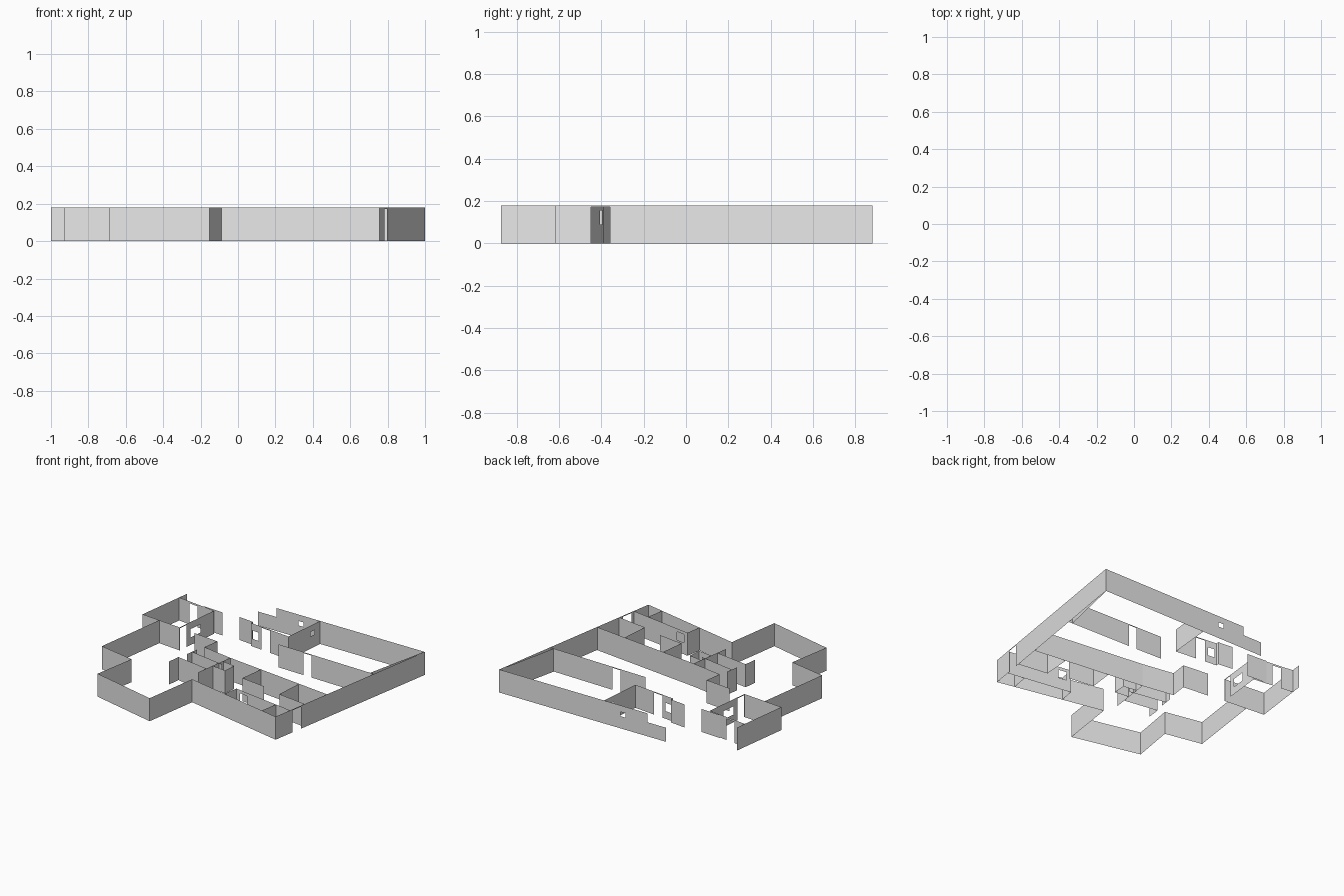
import bpy
import bmesh
from mathutils import Vector

cube = bpy.data.objects.get("Cube")
if cube:
    bpy.data.objects.remove(cube, do_unlink=True)

H = 0.18        # wall height
DOOR = 0.172    # door head, leaving a thin lintel

grey = bpy.data.materials.new("plain_grey")
grey.use_nodes = True
grey.diffuse_color = (0.8, 0.8, 0.8, 1)
grey.node_tree.nodes["Principled BSDF"].inputs["Base Color"].default_value = (0.8, 0.8, 0.8, 1)


def wall(name, points, openings=(), closed=False):
    """Thin sheet wall along a floor path.
    Each opening is (segment, start, end, bottom, top), start and end as fractions."""
    bm = bmesh.new()
    pts = [Vector((x, y, 0)) for x, y in points]
    if closed:
        pts.append(pts[0])

    def panel(a, b, t0, t1, z0, z1):
        if t1 - t0 < 1e-4 or z1 - z0 < 1e-4:
            return
        p, q = a.lerp(b, t0), a.lerp(b, t1)
        bm.faces.new([bm.verts.new((v.x, v.y, z))
                      for v, z in ((p, z0), (q, z0), (q, z1), (p, z1))])

    for i, (a, b) in enumerate(zip(pts, pts[1:])):
        t = 0.0
        for _, t0, t1, z0, z1 in sorted(o for o in openings if o[0] == i):
            panel(a, b, t, t0, 0, H)      # solid stretch before the opening
            panel(a, b, t0, t1, 0, z0)    # sill
            panel(a, b, t0, t1, z1, H)    # lintel
            t = t1
        panel(a, b, t, 1, 0, H)
    bmesh.ops.remove_doubles(bm, verts=bm.verts, dist=1e-5)
    mesh = bpy.data.meshes.new(name)
    bm.to_mesh(mesh)
    bm.free()
    mesh.materials.append(grey)
    obj = bpy.data.objects.new(name, mesh)
    bpy.context.collection.objects.link(obj)
    return obj


# Outer shell
wall("north_wall", [(-0.445, 0.88), (1.0, 0.88)],
     [(0, 0, 0.112, 0.11, H),             # low stretch at the west end
      (0, 0.243, 0.274, 0.095, 0.13)])    # small window
wall("east_wall", [(1.0, 0.88), (0.757, -0.617)], [(0, 0.828, 0.888, 0, DOOR)])
wall("south_west_shell", [(0.757, -0.617), (-0.088, -0.441), (-0.152, -0.875),
                          (-0.69, -0.749), (-0.633, -0.412), (-0.93, -0.353),
                          (-0.847, 0.237)])
wall("east_inner_lining", [(0.885, 0.374), (0.996, 0.88)])

# North-west room
wall("corner_room", [(-1.0, 0.25), (-0.66, 0.22), (-0.62, 0.59), (-0.95, 0.63)],
     [(1, 0.01, 0.2, 0, DOOR), (1, 0.32, 0.61, 0.06, 0.125),
      (2, 0.48, 0.7, 0, 0.165)], closed=True)
wall("corner_room_spur", [(-0.95, 0.63), (-0.94, 0.71)])
wall("corner_room_wing", [(-0.72, 0.61), (-0.553, 0.6)])

# Northern rooms
wall("north_room", [(-0.41, 0.607), (-0.286, 0.594), (-0.286, 0.572),
                    (0.061, 0.537), (0.094, 0.88)],
     [(2, 0.04, 0.2, 0.06, 0.125), (2, 0.28, 0.5, 0, DOOR),
      (3, 0.7, 0.82, 0.095, 0.13)])
wall("corridor_wall", [(0.077, 0.39), (0.91, 0.37)], [(0, 0.265, 0.35, 0, DOOR)])
wall("hall_wall", [(-0.52, 0.203), (-0.307, 0.182), (-0.326, 0.05),
                   (-0.072, 0.008), (0.837, -0.1)])

# Inner partitions
wall("spine_partition", [(-0.072, 0.008), (-0.12, -0.326)])
wall("west_stub", [(-0.345, -0.012), (-0.36, -0.118)])
wall("west_partition", [(-0.353, -0.064), (-0.056, -0.115)])
wall("west_closet", [(-0.393, -0.294), (-0.38, -0.193), (-0.11, -0.235)])
wall("centre_closet", [(-0.078, -0.07), (0.027, -0.086), (0.019, -0.187),
                       (-0.094, -0.174)])
wall("middle_room", [(0.217, -0.027), (0.193, -0.22), (0.398, -0.246)])
wall("east_room", [(0.578, -0.075), (0.561, -0.291), (0.805, -0.324)])
wall("south_room", [(0.24, -0.508), (0.26, -0.39), (0.78, -0.47)],
     [(1, 0.07, 0.2, 0.09, 0.155)])
wall("south_room_divider", [(0.642, -0.449), (0.618, -0.588)])
